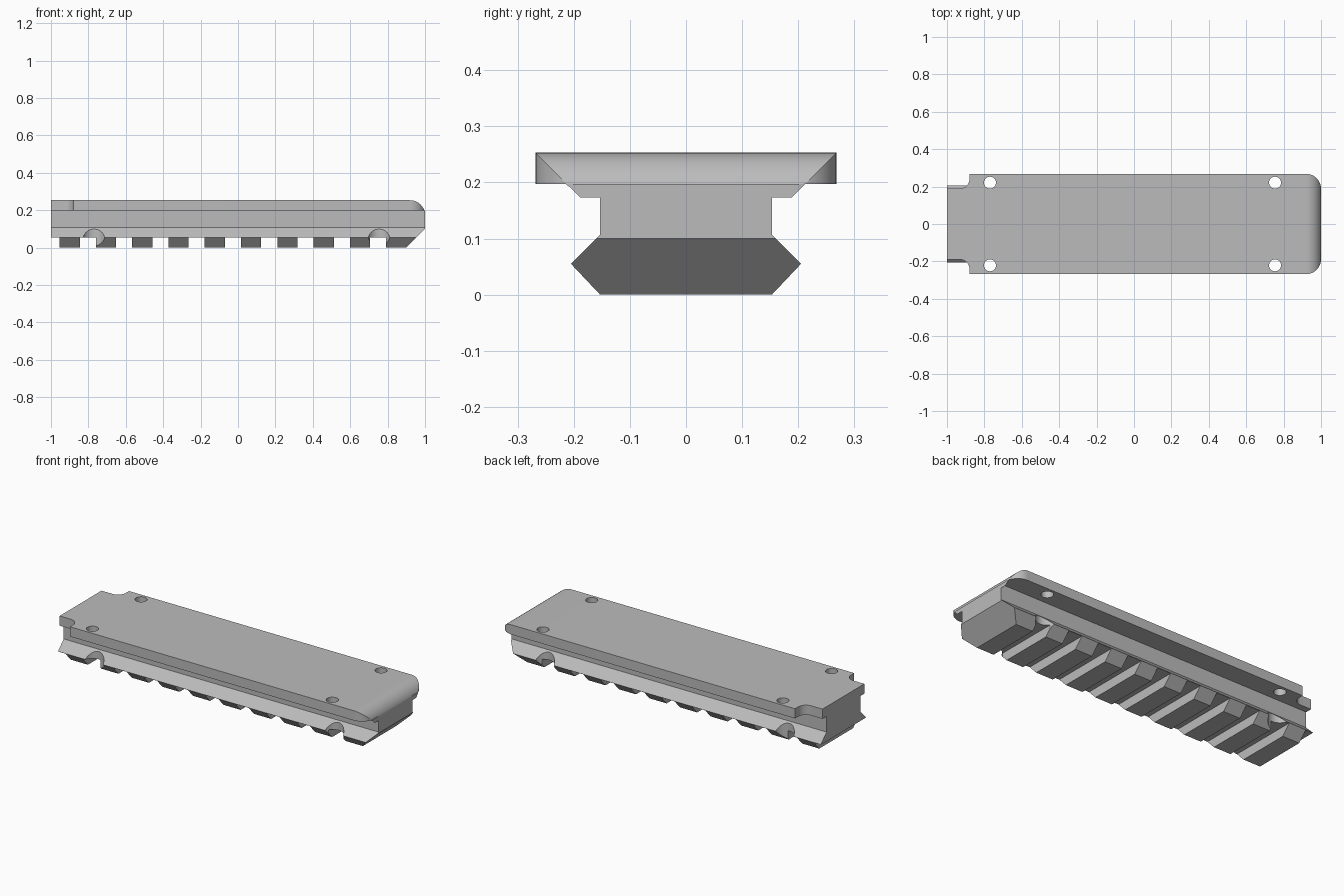
import bpy
import bmesh
from math import sin, cos, pi, radians

cube = bpy.data.objects.get("Cube")
if cube:
    bpy.data.objects.remove(cube, do_unlink=True)

grey = bpy.data.materials.new("metal grey")
grey.use_nodes = True
colour = (0.5, 0.5, 0.5, 1)
grey.diffuse_color = colour
grey.node_tree.nodes["Principled BSDF"].inputs["Base Color"].default_value = colour

# Maps a 2D outline point and a depth to 3D for each extrusion axis
PLACE = {
    "x": lambda a, b, d: (d, a, b),
    "y": lambda a, b, d: (a, d, b),
    "z": lambda a, b, d: (a, b, d),
}


def prism(name, outline, axis, lo, hi):
    """Extrude a closed outline along an axis into a solid."""
    bm = bmesh.new()
    near = [bm.verts.new(PLACE[axis](a, b, lo)) for a, b in outline]
    far = [bm.verts.new(PLACE[axis](a, b, hi)) for a, b in outline]
    bm.faces.new(near)
    bm.faces.new(far)
    n = len(near)
    for i in range(n):
        j = (i + 1) % n
        bm.faces.new((near[i], near[j], far[j], far[i]))
    bmesh.ops.recalc_face_normals(bm, faces=bm.faces)
    mesh = bpy.data.meshes.new(name)
    bm.to_mesh(mesh)
    bm.free()
    obj = bpy.data.objects.new(name, mesh)
    bpy.context.collection.objects.link(obj)
    return obj


def box(x0, x1, z0, z1):
    return [(x0, z0), (x1, z0), (x1, z1), (x0, z1)]


def arc(cx, cy, r, start, end, steps):
    angles = [start + (end - start) * i / steps for i in range(steps + 1)]
    return [(cx + r * cos(t), cy + r * sin(t)) for t in angles]


def cut(target, cutter):
    """Subtract the cutter from the target and discard it."""
    cutter.hide_render = True
    mod = target.modifiers.new("cut", 'BOOLEAN')
    mod.operation = 'DIFFERENCE'
    mod.solver = 'EXACT'
    mod.object = cutter
    bpy.context.view_layer.objects.active = target
    bpy.ops.object.modifier_apply(modifier=mod.name)
    bpy.data.objects.remove(cutter, do_unlink=True)


# Cross-section: wide top plate, web and dovetail rail
half = [(0.153, 0), (0.205, 0.055), (0.153, 0.107),
        (0.153, 0.197), (0.268, 0.197), (0.268, 0.253)]
section = half + [(-y, z) for y, z in reversed(half)]
rail = prism("accessory_rail", section, "x", -1, 1)
rail.data.materials.append(grey)

# Rounded plate corners at the +x end
bm = bmesh.new()
bm.from_mesh(rail.data)
corners = [e for e in bm.edges
           if all(v.co.x > 0.99 and abs(v.co.y) > 0.26 for v in e.verts)]
bmesh.ops.bevel(bm, geom=corners, offset=0.08, segments=14,
                profile=0.5, affect='EDGES')
bm.to_mesh(rail.data)
bm.free()

# Sloped underside at the +x end
cut(rail, prism("nose_cutter", [(0.88, -0.02), (1.1, -0.02), (1.1, 0.2)],
                "y", -0.5, 0.5))

# Cross slots along the underside, plus the half slot at the -x end
PITCH = 0.194
for i in range(-1, 9):
    centre = -0.803 + PITCH * i
    cut(rail, prism("slot_cutter", box(centre - 0.043, centre + 0.043, -0.1, 0.054),
                    "y", -0.5, 0.5))

for side in (-1, 1):
    # Filleted notches in the plate at the -x end
    notch = [(-1.1, 0.19)] + arc(-0.93, 0.24, 0.05, -pi / 2, 0, 10)
    notch += [(-0.88, 0.4), (-1.1, 0.4)]
    cut(rail, prism("notch_cutter", [(x, side * y) for x, y in notch],
                    "z", 0.15, 0.4))
    # Screw holes through the plate, with clearance through the rail edge
    for x in (-0.77, 0.754):
        for radius, lo, hi in ((0.032, 0.15, 0.4), (0.06, -0.1, 0.17)):
            circle = arc(x, side * 0.221, radius, 0, 2 * pi, 32)[:-1]
            cut(rail, prism("hole_cutter", circle, "z", lo, hi))

# Smooth the round walls and keep the machined edges sharp
bpy.ops.object.select_all(action='DESELECT')
rail.select_set(True)
bpy.context.view_layer.objects.active = rail
bpy.ops.object.shade_smooth_by_angle(angle=radians(25))
